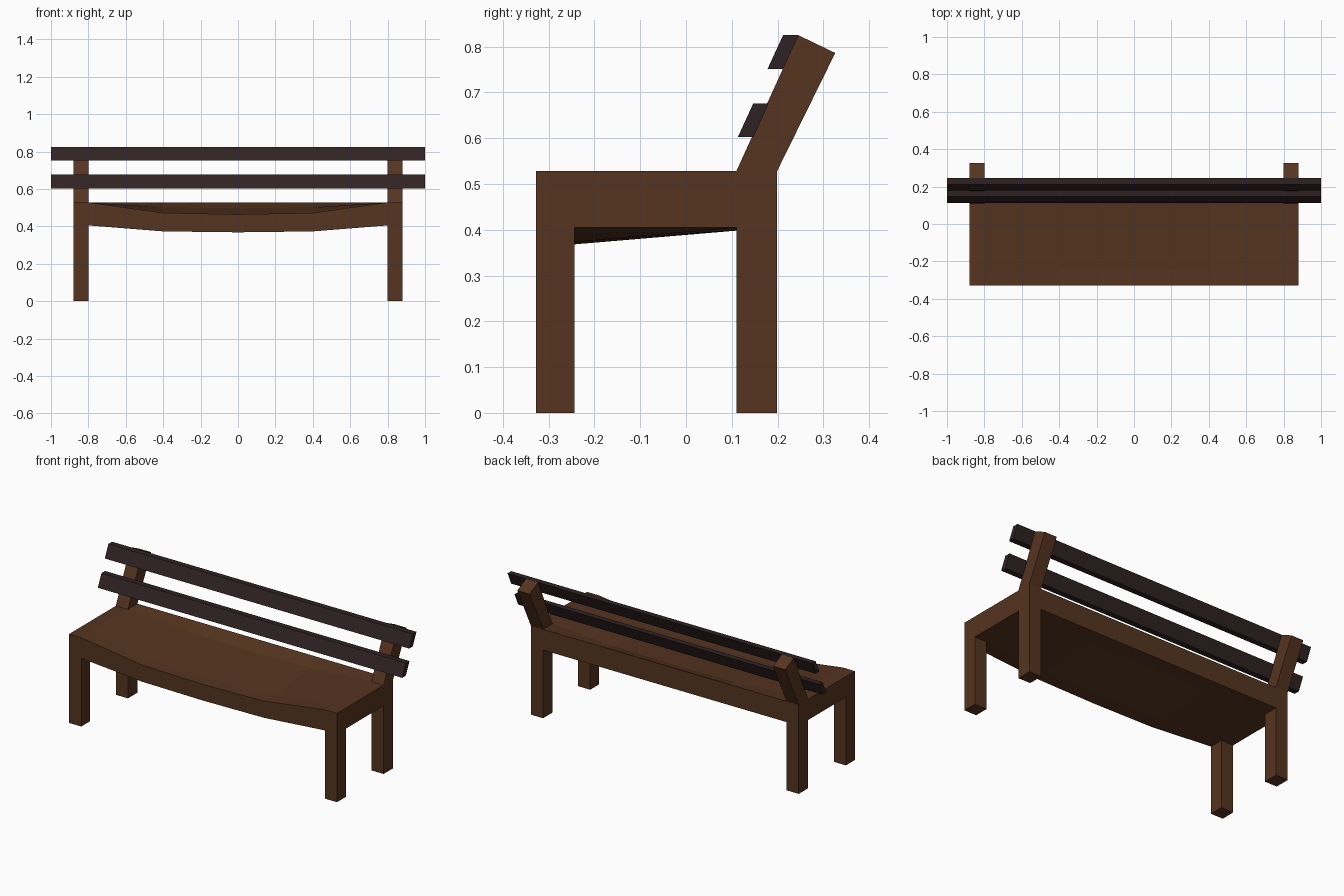
import bpy

if "Cube" in bpy.data.objects:
    bpy.data.objects.remove(bpy.data.objects["Cube"])


def material(name, rgb):
    mat = bpy.data.materials.new(name)
    mat.diffuse_color = (*rgb, 1)
    mat.use_nodes = True
    mat.node_tree.nodes["Principled BSDF"].inputs["Base Color"].default_value = mat.diffuse_color
    return mat


def loft(name, sections, mat):
    """Join (x, [(y, z), ...]) cross-sections along x into a closed solid."""
    n = len(sections[0][1])
    verts = [(x, y, z) for x, ring in sections for y, z in ring]
    faces = [tuple(range(n - 1, -1, -1)), tuple(range(len(verts) - n, len(verts)))]
    for s in range(len(sections) - 1):
        a, b = s * n, (s + 1) * n
        for i in range(n):
            j = (i + 1) % n
            faces.append((a + i, a + j, b + j, b + i))
    mesh = bpy.data.meshes.new(name)
    mesh.from_pydata(verts, [], faces)
    mesh.materials.append(mat)
    obj = bpy.data.objects.new(name, mesh)
    bpy.context.collection.objects.link(obj)
    return obj


wood = material("brown_wood", (0.092, 0.035, 0.014))
dark_wood = material("dark_wood", (0.030, 0.016, 0.017))

# Side frames: legs, seat rail and leaning back post in one flush profile
frame = [(-0.328, 0), (-0.244, 0), (-0.244, 0.405), (0.11, 0.405), (0.11, 0),
         (0.199, 0), (0.199, 0.528), (0.326, 0.786), (0.245, 0.825),
         (0.11, 0.528), (-0.328, 0.528)]
for side, x0, x1 in (("left", -0.88, -0.80), ("right", 0.80, 0.88)):
    loft(side + "_frame", [(x0, frame), (x1, frame)], wood)

# Seat: level front strip, dished middle rising to a straight back edge
# distance from centre: (bottom front, bottom rear, top rear, top front)
sag = {0.8: (0.405, 0.405, 0.528, 0.528),
       0.4: (0.373, 0.399, 0.501, 0.472),
       0.0: (0.368, 0.398, 0.496, 0.464)}
sections = []
for x in (-0.8, -0.4, 0.0, 0.4, 0.8):
    low_front, low_rear, top_rear, top_front = sag[abs(x)]
    sections.append((x, [(-0.328, low_front), (-0.244, low_front), (0.11, low_rear),
                         (0.199, 0.405), (0.199, 0.528), (0.11, top_rear),
                         (-0.244, top_front), (-0.328, top_front)]))
loft("seat", sections, wood)

# Back slats: slanted boards resting on the front of the posts
for name, y, z in (("lower_slat", 0.113, 0.602), ("upper_slat", 0.178, 0.751)):
    ring = [(y, z), (y + 0.034, z), (y + 0.068, z + 0.074), (y + 0.034, z + 0.074)]
    loft(name, [(-1, ring), (1, ring)], dark_wood)
